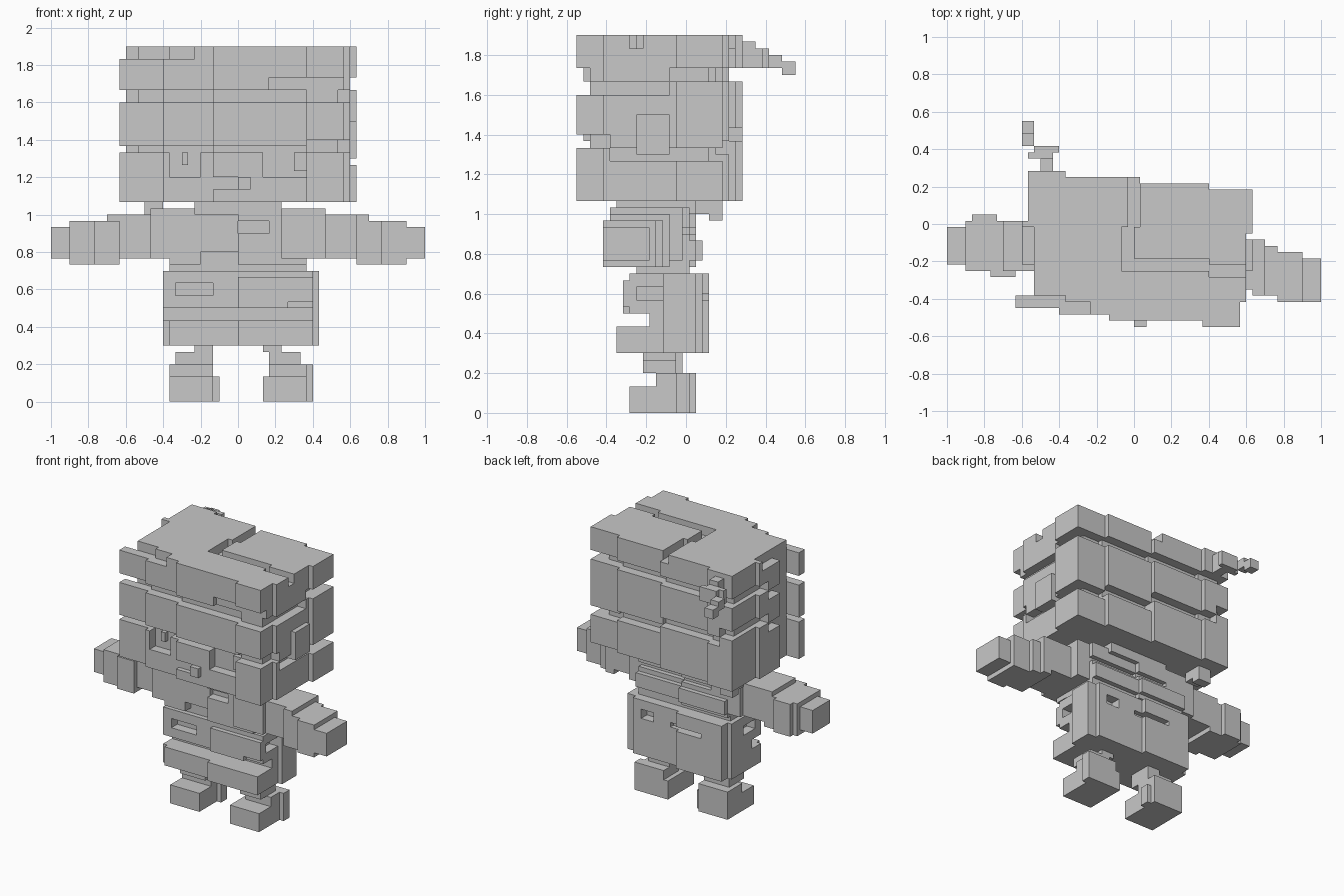
import bpy
import bmesh
from mathutils import Vector

UNIT = 1 / 30          # edge length of one building cube
FAR = 99               # reach of a cut that leaves the model

if "Cube" in bpy.data.objects:
    bpy.data.objects.remove(bpy.data.objects["Cube"], do_unlink=True)

grey = bpy.data.materials.new("plain_grey")
grey.use_nodes = True
grey.diffuse_color = (0.58, 0.58, 0.58, 1)
grey.node_tree.nodes["Principled BSDF"].inputs["Base Color"].default_value = grey.diffuse_color


class Part:
    """A set of grid cubes that can be filled and carved, then skinned."""

    def __init__(self, name):
        self.name = name
        self.cells = set()

    def fill(self, x, y, z):
        self.cells |= {(i, j, k) for i in range(*x) for j in range(*y) for k in range(*z)}
        return self

    def carve(self, x=(-FAR, FAR), y=(-FAR, FAR), z=(-FAR, FAR)):
        self.cells = {c for c in self.cells if not all(
            low <= value < high for value, (low, high) in zip(c, (x, y, z)))}
        return self

    def build(self):
        bm = bmesh.new()
        corners = {}

        def corner(point):
            key = tuple(point)
            if key not in corners:
                place = Vector(key) * UNIT
                place.y -= UNIT / 2
                corners[key] = bm.verts.new(place)
            return corners[key]

        # Skin only the exposed cube sides, wound outward
        for cell in self.cells:
            for axis in range(3):
                for side in (0, 1):
                    beside = list(cell)
                    beside[axis] += 2 * side - 1
                    if tuple(beside) in self.cells:
                        continue
                    u, v = (axis + 1) % 3, (axis + 2) % 3
                    ring = []
                    for du, dv in ((0, 0), (1, 0), (1, 1), (0, 1)):
                        point = list(cell)
                        point[axis] += side
                        point[u] += du
                        point[v] += dv
                        ring.append(corner(point))
                    bm.faces.new(ring if side else ring[::-1])
        bmesh.ops.dissolve_limit(bm, angle_limit=0.01, verts=bm.verts, edges=bm.edges)
        mesh = bpy.data.meshes.new(self.name)
        bm.to_mesh(mesh)
        bm.free()
        mesh.materials.append(grey)
        bpy.context.collection.objects.link(bpy.data.objects.new(self.name, mesh))


# Head: a slightly turned block whose front and back run in steps
front_steps = [((-19, -12), -13), ((-12, -4), -14), ((-4, 11), -15), ((11, 19), -16)]
back_steps = [((-19, -11), 9), ((-11, 1), 8), ((1, 12), 7), ((12, 19), 6)]
head = Part("head")
for span, front in front_steps:
    head.fill(x=span, y=(front, 0), z=(32, 57))
for span, back in back_steps:
    head.fill(x=span, y=(0, back), z=(32, 57))
head.carve(x=(17, FAR), y=(-FAR, -12))
head.carve(x=(18, FAR), y=(-FAR, -1))
head.carve(x=(-FAR, -16), y=(-11, -6))
head.carve(x=(-FAR, -18), y=(-6, FAR))
head.carve(x=(-FAR, -17), y=(1, FAR))

# Grooves between the three head bands: front, back, then sides
for span, front in front_steps:
    outer = span[0] == 11
    head.carve(x=span, y=(-FAR, front + 2), z=(48, 50))
    head.carve(x=span, y=(-FAR, front + 2), z=(40, 42 if outer else 41))
head.carve(x=(5, FAR), y=(-FAR, -14), z=(50, 52))
for (span, back), low in zip(back_steps, (41, 41, 39, 38)):
    head.carve(x=span, y=(back - 2, FAR), z=(50, 52))
    left_edge = -14 if span[0] == -19 else span[0]
    head.carve(x=(left_edge, span[1]), y=(back - 2, FAR), z=(low, low + 2))
head.carve(x=(-FAR, -14), y=(7, FAR), z=(43, 45))
for side in ((16, FAR), (-FAR, -16)):
    head.carve(x=side, y=(-FAR, -2), z=(48, 50))
    head.carve(x=side, y=(-2, FAR), z=(50, 52))
head.carve(x=(16, FAR), y=(-11, FAR), z=(38, 40))
head.carve(x=(16, FAR), y=(-FAR, -11), z=(40, 42))
head.carve(x=(-FAR, -16), y=(-11, -2), z=(41, 43))
head.carve(x=(-FAR, -16), y=(-2, FAR), z=(43, 45))

# Parting on the crown and the lowered front corner
head.carve(x=(-2, 0), y=(-7, 0), z=(55, FAR))
head.carve(x=(-1, 1), y=(0, FAR), z=(55, FAR))
head.carve(x=(-2, 12), y=(-7, -5), z=(55, FAR))
head.carve(x=(12, FAR), y=(-8, -6), z=(55, FAR))
head.carve(x=(-FAR, -11), y=(-FAR, -11), z=(55, FAR))
head.carve(x=(-FAR, -7), y=(-FAR, -12), z=(55, FAR))
head.carve(x=(-FAR, -16), y=(-FAR, 0), z=(55, FAR))

# Eye sockets and mouth
head.carve(x=(4, 11), y=(-FAR, -13), z=(36, 41))
head.carve(x=(-11, -6), y=(-FAR, -12), z=(36, 40))
head.carve(x=(-4, 0), y=(-FAR, -14), z=(34, 36))
head.build()

Part("nose").fill(x=(0, 2), y=(-16, -14), z=(34, 36)).build()
Part("left_eye").fill(x=(9, 11), y=(-14, -13), z=(37, 40)).build()
Part("right_eye").fill(x=(-9, -8), y=(-13, -12), z=(38, 40)).build()
Part("ear").fill(x=(16, 19), y=(-7, -2), z=(39, 45)).build()

# Thin strand trailing off the back of the head
strand = Part("hair_strand")
strand.fill(x=(-15, -13), y=(9, 11), z=(52, 56))
strand.fill(x=(-17, -13), y=(11, 12), z=(52, 55))
strand.fill(x=(-16, -12), y=(12, 13), z=(52, 55))
strand.fill(x=(-18, -16), y=(13, 15), z=(52, 54))
strand.fill(x=(-18, -16), y=(15, 17), z=(51, 53))
strand.build()
tuft = Part("hair_tuft")
tuft.fill(x=(-15, -12), y=(4, 6), z=(29, 32))
tuft.fill(x=(-15, -12), y=(2, 4), z=(30, 32))
tuft.build()

# Neck and chest, with the half on each side stepped in depth
Part("neck").fill(x=(-7, 7), y=(-10, 2), z=(30, 32)).build()
chest = Part("chest")
for span, front, back in (((-11, 0), -9, 2), ((0, 11), -10, 1)):
    chest.fill(x=span, y=(front, back), z=(22, 31))
    chest.fill(x=span, y=(back, back + 1), z=(23, 26))
    chest.carve(x=span, y=(back - 1, back), z=(27, 28))
chest.carve(x=(-6, 0), y=(-FAR, -7), z=(22, 24))
chest.carve(x=(0, 5), y=(-FAR, -8), z=(27, 29))
chest.build()
Part("waist").fill(x=(-11, 11), y=(-7, 1), z=(20, 22)).build()

# Lower body with an open belt groove in front and slots on all sides
body = Part("lower_body")
body.fill(x=(-12, 0), y=(-8, 4), z=(9, 21))
body.fill(x=(0, 12), y=(-9, 3), z=(9, 21))
body.fill(x=(12, 13), y=(-3, 2), z=(9, 21))
body.fill(x=(-12, 0), y=(-9, -8), z=(9, 13))
body.fill(x=(0, 12), y=(-10, -9), z=(9, 13))
body.carve(x=(-FAR, -11), y=(-FAR, -8))
body.carve(x=(-FAR, -11), y=(2, FAR))
body.carve(x=(11, FAR), y=(2, FAR))
body.carve(y=(-FAR, -5), z=(13, 15))
body.carve(x=(8, FAR), y=(-FAR, -8), z=(15, 16))
body.carve(x=(0, 12), y=(-FAR, -8), z=(20, 22))
body.carve(x=(-10, -4), y=(-FAR, -6), z=(17, 19))
body.carve(x=(6, 9), y=(1, FAR), z=(17, 19))
body.carve(x=(-6, 2), y=(2, FAR), z=(17, 18))
body.carve(x=(10, FAR), y=(-7, -3), z=(17, 19))
body.carve(x=(-FAR, -10), y=(-6, -2), z=(17, 19))
body.build()

# Arms: sleeve, forearm and hand blocks
left_arm = Part("left_arm")
left_arm.fill(x=(7, 14), y=(-11, 0), z=(23, 31))
left_arm.fill(x=(14, 19), y=(-10, -2), z=(23, 30))
left_arm.fill(x=(19, 21), y=(-11, -2), z=(22, 30))
left_arm.fill(x=(21, 23), y=(-11, -3), z=(22, 29))
left_arm.fill(x=(23, 27), y=(-12, -4), z=(22, 29))
left_arm.fill(x=(27, 30), y=(-12, -5), z=(23, 28))
left_arm.build()
right_arm = Part("right_arm")
right_arm.fill(x=(-14, -7), y=(-9, 2), z=(23, 31))
right_arm.fill(x=(-21, -14), y=(-7, 1), z=(23, 30))
right_arm.fill(x=(-23, -19), y=(-8, 1), z=(22, 29))
right_arm.fill(x=(-26, -22), y=(-7, 2), z=(22, 29))
right_arm.fill(x=(-27, -26), y=(-7, 1), z=(22, 29))
right_arm.fill(x=(-30, -27), y=(-6, 0), z=(23, 28))
right_arm.build()

# Legs and boots, each boot with a narrow strap on its left side
left_leg = Part("left_leg")
left_leg.fill(x=(4, 11), y=(-8, 1), z=(0, 4))
left_leg.fill(x=(11, 12), y=(-1, 1), z=(0, 6))
left_leg.fill(x=(5, 11), y=(-4, 1), z=(4, 6))
left_leg.fill(x=(5, 10), y=(-6, -1), z=(6, 8))
left_leg.fill(x=(4, 7), y=(-6, -1), z=(8, 9))
left_leg.build()
right_leg = Part("right_leg")
right_leg.fill(x=(-11, -4), y=(-7, 2), z=(0, 4))
right_leg.fill(x=(-4, -3), y=(-1, 1), z=(0, 4))
right_leg.fill(x=(-11, -4), y=(-3, 2), z=(4, 6))
right_leg.fill(x=(-10, -4), y=(-5, 0), z=(6, 8))
right_leg.fill(x=(-7, -4), y=(-5, 0), z=(8, 9))
right_leg.build()
